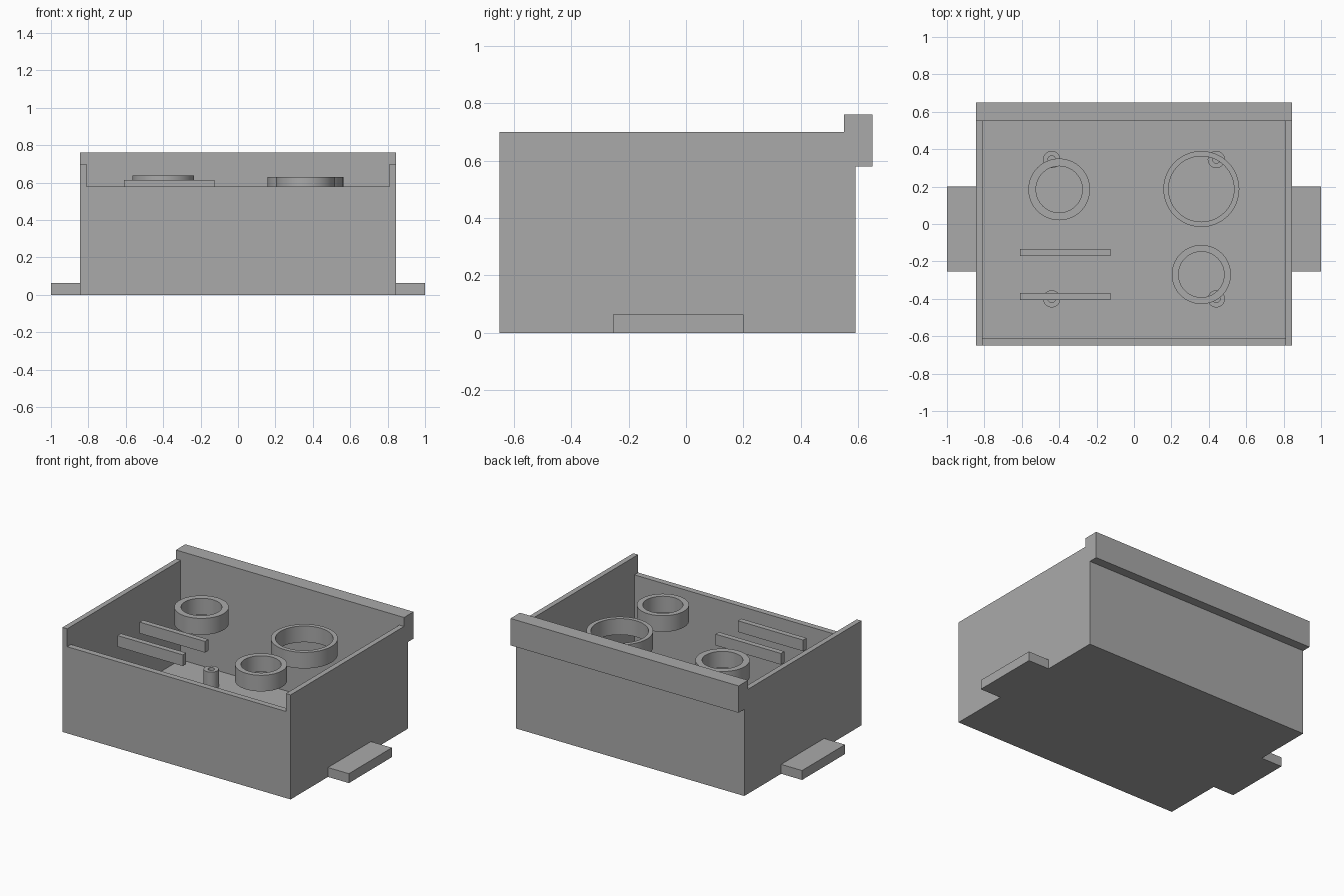
import bpy
import bmesh
import math
from mathutils import Vector

if "Cube" in bpy.data.objects:
    bpy.data.objects.remove(bpy.data.objects["Cube"], do_unlink=True)

grey = bpy.data.materials.new("plain grey")
grey.use_nodes = True
colour = (0.4, 0.4, 0.4, 1)
grey.diffuse_color = colour
grey.node_tree.nodes["Principled BSDF"].inputs["Base Color"].default_value = colour


def finish(name, bm):
    bmesh.ops.recalc_face_normals(bm, faces=bm.faces)
    mesh = bpy.data.meshes.new(name)
    bm.to_mesh(mesh)
    bm.free()
    mesh.materials.append(grey)
    obj = bpy.data.objects.new(name, mesh)
    bpy.context.collection.objects.link(obj)
    return obj


def extrude_profile(name, points, x0, x1):
    """Extrude a closed side profile of (y, z) points from x0 to x1."""
    bm = bmesh.new()
    face = bm.faces.new([bm.verts.new((x0, y, z)) for y, z in points])
    grown = bmesh.ops.extrude_face_region(bm, geom=[face])["geom"]
    verts = [g for g in grown if isinstance(g, bmesh.types.BMVert)]
    bmesh.ops.translate(bm, verts=verts, vec=(x1 - x0, 0, 0))
    return finish(name, bm)


def box(name, x0, x1, y0, y1, z0, z1):
    return extrude_profile(name, [(y0, z0), (y1, z0), (y1, z1), (y0, z1)], x0, x1)


def tube(name, x, y, outer, inner, z0, z1, steps=64):
    """Spin a rectangular section around a vertical axis."""
    bm = bmesh.new()
    section = [(inner, z0), (outer, z0), (outer, z1), (inner, z1)]
    verts = [bm.verts.new((x + r, y, z)) for r, z in section]
    edges = [bm.edges.new((verts[i], verts[(i + 1) % 4])) for i in range(4)]
    bmesh.ops.spin(bm, geom=verts + edges, cent=Vector((x, y, 0)), axis=(0, 0, 1),
                   angle=math.tau, steps=steps)
    bmesh.ops.remove_doubles(bm, verts=bm.verts, dist=0.0001)
    obj = finish(name, bm)
    bpy.ops.object.select_all(action="DESELECT")
    obj.select_set(True)
    bpy.context.view_layer.objects.active = obj
    bpy.ops.object.shade_smooth_by_angle(angle=math.radians(35))
    return obj


# Open tray with a raised rear lip; the cavity also lowers the front wall
tray = extrude_profile("tray", [(-0.65, 0), (0.59, 0), (0.59, 0.58), (0.65, 0.58),
                                (0.65, 0.76), (0.55, 0.76), (0.55, 0.70), (-0.65, 0.70)],
                       -0.845, 0.845)
cavity = extrude_profile("cavity_cutter", [(-0.61, 0.035), (0.55, 0.035), (0.55, 0.9),
                                           (-0.8, 0.9), (-0.8, 0.58), (-0.61, 0.58)],
                         -0.81, 0.81)
cavity.hide_render = True
cut = tray.modifiers.new("cavity", "BOOLEAN")
cut.operation = "DIFFERENCE"
cut.solver = "EXACT"
cut.object = cavity
bpy.context.view_layer.objects.active = tray
bpy.ops.object.modifier_apply(modifier=cut.name)
bpy.data.objects.remove(cavity, do_unlink=True)

# Mounting tabs and floor posts on both sides
for side, s in (("left", 1), ("right", -1)):
    box(side + "_tab", s * 0.845, s, -0.255, 0.2, 0, 0.063)
    for end, y in (("front", -0.4), ("back", 0.345)):
        tube(f"{side}_{end}_post", s * 0.44, y, 0.046, 0.02, 0.035, 0.15, 32)

# Rings held near the top opening
tube("back_right_ring", -0.4, 0.185, 0.165, 0.124, 0.527, 0.637)
tube("back_left_ring", 0.36, 0.187, 0.203, 0.175, 0.522, 0.63)
tube("front_left_ring", 0.36, -0.27, 0.158, 0.122, 0.522, 0.63)

# Thin upright bars
for end, y in (("front", -0.405), ("back", -0.17)):
    box(end + "_bar", -0.61, -0.125, y, y + 0.036, 0.54, 0.615)
